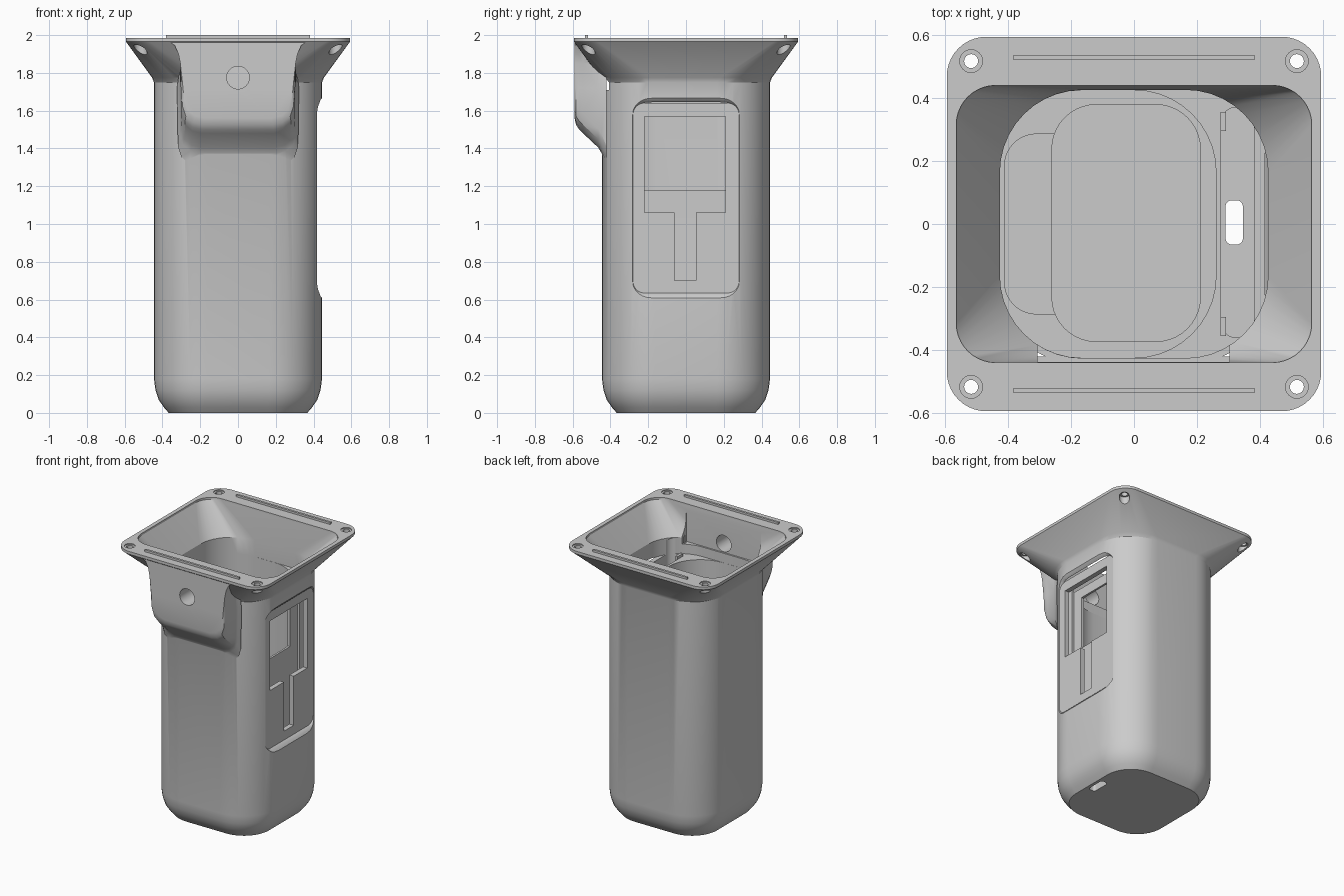
import bpy, bmesh, math

if "Cube" in bpy.data.objects:
    bpy.data.objects.remove(bpy.data.objects["Cube"])

grey = bpy.data.materials.new("plain grey")
grey.diffuse_color = (0.6, 0.6, 0.6, 1)
grey.use_nodes = True
grey.node_tree.nodes["Principled BSDF"].inputs["Base Color"].default_value = grey.diffuse_color


def rounded(x0, x1, y0, y1, r, n=10):
    """Rounded rectangle as a list of 2D points."""
    pts = []
    corners = [(x1 - r, y1 - r), (x0 + r, y1 - r), (x0 + r, y0 + r), (x1 - r, y0 + r)]
    for k, (cx, cy) in enumerate(corners):
        for i in range(n + 1):
            a = math.pi / 2 * (k + i / n)
            pts.append((cx + r * math.cos(a), cy + r * math.sin(a)))
    return pts


def loft(name, sections):
    """Closed solid through matching loops of 3D points."""
    bm = bmesh.new()
    loops = [[bm.verts.new(p) for p in s] for s in sections]
    n = len(loops[0])
    for a, b in zip(loops, loops[1:]):
        for i in range(n):
            j = (i + 1) % n
            bm.faces.new((a[i], a[j], b[j], b[i]))
    bm.faces.new(loops[0])
    bm.faces.new(loops[-1])
    bmesh.ops.recalc_face_normals(bm, faces=bm.faces)
    me = bpy.data.meshes.new(name)
    bm.to_mesh(me)
    bm.free()
    me.materials.append(grey)
    ob = bpy.data.objects.new(name, me)
    bpy.context.collection.objects.link(ob)
    return ob


def stack(name, levels):
    """Rounded rectangles (z, x0, x1, y0, y1, r) stacked upward."""
    return loft(name, [[(x, y, l[0]) for x, y in rounded(*l[1:])] for l in levels])


def box(name, x0, x1, y0, y1, z0, z1):
    return loft(name, [[(x0, y0, z), (x1, y0, z), (x1, y1, z), (x0, y1, z)] for z in (z0, z1)])


def rod(name, c, r, length, axis, n=32):
    """Cylinder starting at c and running along axis z or y."""
    secs = []
    for d in (0, length):
        ring = []
        for i in range(n):
            u, v = r * math.cos(2 * math.pi * i / n), r * math.sin(2 * math.pi * i / n)
            ring.append((c[0] + u, c[1] + v, c[2] + d) if axis == 'z'
                        else (c[0] + u, c[1] + d, c[2] + v))
        secs.append(ring)
    return loft(name, secs)


def combine(target, tool, op='DIFFERENCE'):
    m = target.modifiers.new("join", 'BOOLEAN')
    m.operation, m.object, m.solver = op, tool, 'EXACT'
    bpy.context.view_layer.objects.active = target
    bpy.ops.object.modifier_apply(modifier=m.name)
    bpy.data.objects.remove(tool, do_unlink=True)


# Outer housing: rounded foot, straight shaft, flared rim
housing = stack("housing", [(z, -h, h, -h, h, r) for z, h, r in (
    (0, .367, .205), (.03, .393, .23), (.07, .42, .255), (.12, .437, .272),
    (.18, .445, .28), (1.75, .445, .28), (1.775, .455, .272),
    (1.965, .593, .125), (1.985, .593, .125))])

# Front bulge, lofted from its front outline back into the shaft
half = [(.19, 0), (.24, .012), (.28, .045), (.298, .1), (.303, None), (.305, 1.85),
        (.315, 1.90), (.335, 1.945), (.365, 1.968), (.40, 1.975)]
sections = []
for y, low, grow in ((-.59, 1.56, -.012), (-.582, 1.525, -.004), (-.565, 1.50, 0), (-.545, 1.48, 0),
                     (-.465, 1.405, .005), (-.447, 1.375, .012), (-.42, 1.31, .02)):
    side = []
    for i, (x, z) in enumerate(half):
        zz = low + z if i < 4 else (1.72 if z is None else z)
        side.append((x + (grow if i < 5 else 0), y, zz))
    sections.append(side + [(-x, yy, z) for x, yy, z in reversed(side)])
combine(housing, loft("bulge", sections), 'UNION')

# Funnel mouth and upper cavity
combine(housing, stack("funnel_cut", [
    (1.64, -.425, .425, -.425, .425, .262), (1.76, -.425, .425, -.425, .425, .262),
    (1.97, -.563, .563, -.439, .439, .125), (2.05, -.563, .563, -.439, .439, .125)]))
# Main well, stepped in toward the floor
combine(housing, stack("well_cut", [(.3, -.425, .26, -.424, .424, .26), (1.7, -.425, .26, -.424, .424, .26)]))
combine(housing, stack("step_cut", [(.2, -.41, .2, -.285, .285, .1), (.4, -.41, .2, -.285, .285, .1)]))
combine(housing, stack("floor_cut", [(.05, -.26, .21, -.372, .378, .14), (.5, -.26, .21, -.372, .378, .14)]))
# Side compartment behind the window, with a slot through the base
combine(housing, stack("compartment_cut", [(.16, .275, .38, -.36, .37, .05), (1.75, .275, .38, -.36, .37, .05)]))
combine(housing, stack("base_slot_cut", [(-.1, .29, .345, -.065, .075, .02), (.3, .29, .345, -.065, .075, .02)]))
# Ledge pocket inside the bulge and the round port through it
combine(housing, box("pocket_cut", -.305, .303, -.437, -.3, 1.71, 1.972))
combine(housing, rod("port_cut", (0, -.7, 1.775), .06, .35, 'y'))

# Recessed flat on the right side
combine(housing, loft("panel_cut", [
    [(x, y, z) for y, z in rounded(-.28 - g, .28 + g, .635 - g, 1.64 + g, .06 + g)]
    for x, g in ((.415, 0), (.43, .008), (.447, .03), (.5, .06))]))
# Window, stem slot, and the inner opening behind the window
combine(housing, box("window_cut", .36, .6, -.22, .21, 1.06, 1.57))
combine(housing, box("stem_cut", .36, .6, -.06, .053, .70, 1.07))
combine(housing, box("inner_window_cut", .18, .37, -.219, .209, 1.18, 1.568))

# Corner screw holes: shallow top seat, through bore, wide lower bore
for sx in (-1, 1):
    for sy in (-1, 1):
        x, y = sx * .516, sy * .516
        combine(housing, rod("seat_cut", (x, y, 1.978), .036, .1, 'z'))
        combine(housing, rod("bore_cut", (x, y, 1.7), .022, .4, 'z'))
        combine(housing, rod("lower_bore_cut", (x, y, 1.7), .035, .25, 'z'))

# Long ridges on the rim
ridges = [box("rim_ridge", -.382, .382, s * .528 - .008, s * .528 + .008, 1.98, 2.0) for s in (-1, 1)]

# Guide rails on the divider
rails = [box("guide_rail", .274, .292, s * .325 - .03, s * .325 + .03, .16, 1.66) for s in (-1, 1)]

bpy.ops.object.select_all(action='DESELECT')
housing.select_set(True)
bpy.context.view_layer.objects.active = housing
bpy.ops.object.shade_smooth_by_angle(angle=math.radians(28))
